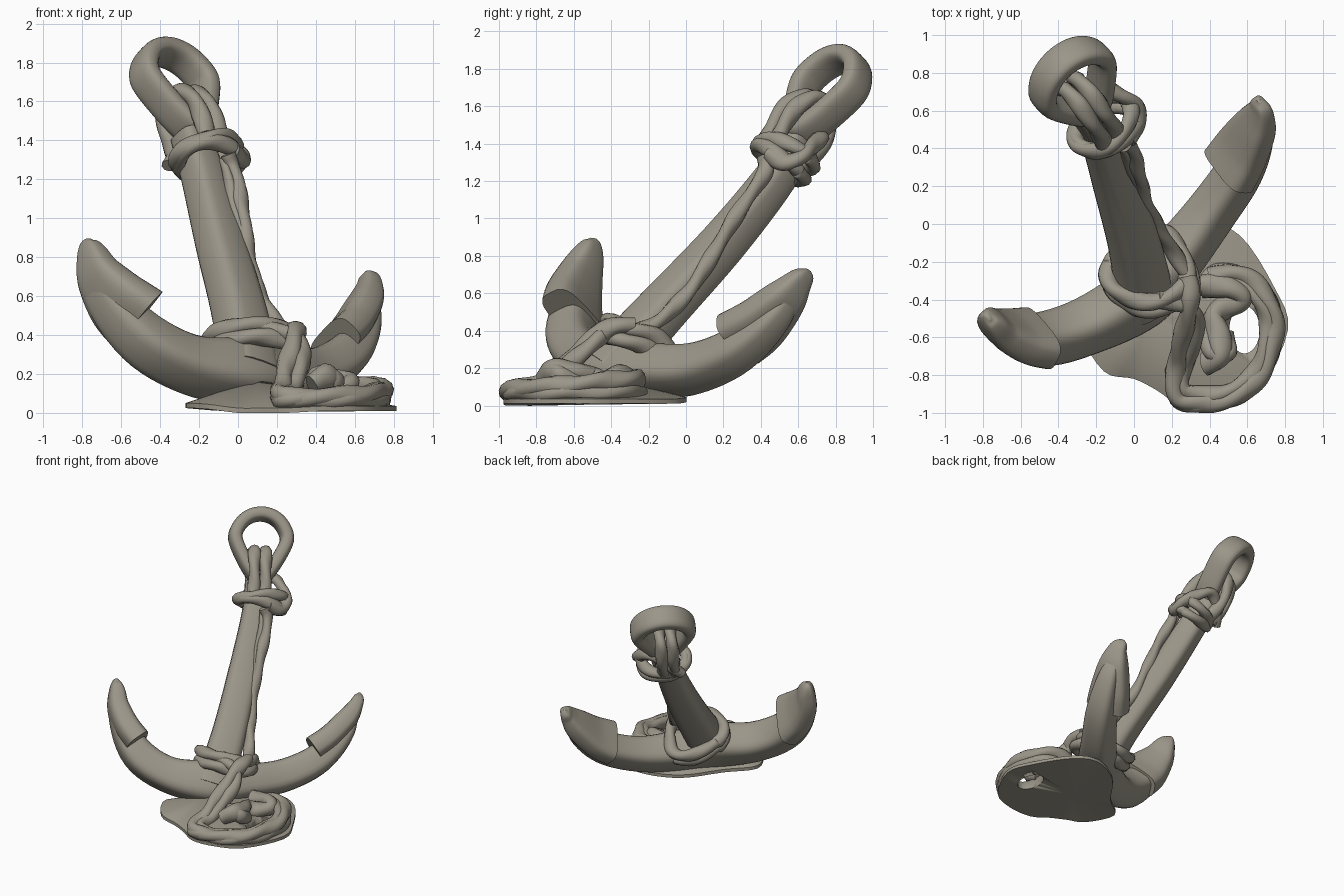
import bpy, bmesh, math
from mathutils import Vector

if "Cube" in bpy.data.objects:
    bpy.data.objects.remove(bpy.data.objects["Cube"])

# Anchor axes: U along the arms, S up the shank, N out of the anchor's flat face
U = Vector((0.773, 0.626, -0.098)).normalized()
S = Vector((-0.176, 0.61, 0.771)).normalized()
N = U.cross(S).normalized()
S = N.cross(U)

stone = bpy.data.materials.new("weathered_stone")
stone.diffuse_color = (0.33, 0.305, 0.25, 1)
stone.use_nodes = True
stone.node_tree.nodes["Principled BSDF"].inputs["Base Color"].default_value = stone.diffuse_color


def finish(bm, name, angle=40):
    bmesh.ops.recalc_face_normals(bm, faces=bm.faces)
    mesh = bpy.data.meshes.new(name)
    bm.to_mesh(mesh)
    bm.free()
    ob = bpy.data.objects.new(name, mesh)
    bpy.context.collection.objects.link(ob)
    mesh.materials.append(stone)
    bpy.ops.object.select_all(action='DESELECT')
    ob.select_set(True)
    bpy.context.view_layer.objects.active = ob
    bpy.ops.object.shade_smooth_by_angle(angle=math.radians(angle))
    return ob


def spline(rows, steps, closed=False):
    """Catmull-Rom through rows of any length (position plus sizes)."""
    n = len(rows)
    get = (lambda i: rows[i % n]) if closed else (lambda i: rows[min(max(i, 0), n - 1)])
    out = []
    for i in range(n if closed else n - 1):
        a, b, c, d = (get(i + k) for k in (-1, 0, 1, 2))
        for j in range(steps):
            t = j / steps
            out.append([0.5 * (2*q + (r-p)*t + (2*p-5*q+4*r-s)*t*t + (3*q-p-3*r+s)*t**3)
                        for p, q, r, s in zip(a, b, c, d)])
    if not closed:
        out.append(list(rows[-1]))
    return out


def skin(name, rings, closed=False, angle=40):
    bm = bmesh.new()
    vs = [[bm.verts.new(p) for p in ring] for ring in rings]
    m = len(vs[0])
    for i in range(len(vs) if closed else len(vs) - 1):
        a, b = vs[i], vs[(i + 1) % len(vs)]
        for j in range(m):
            k = (j + 1) % m
            bm.faces.new((a[j], a[k], b[k], b[j]))
    if not closed:
        bm.faces.new(vs[0])
        bm.faces.new(vs[-1])
    return finish(bm, name, angle)


def tangents(pts, closed):
    n = len(pts)
    return [((pts[(i+1) % n] - pts[i-1]) if closed else
             (pts[min(i+1, n-1)] - pts[max(i-1, 0)])).normalized() for i in range(n)]


def beam(name, rows, steps=6, closed=False, power=0.6, sides=24):
    """Rounded-box sweep; rows are x, y, z, half width in plane, half thickness along N."""
    rows = spline(rows, steps, closed)
    pts = [Vector(r[:3]) for r in rows]
    rings = []
    for p, r, t in zip(pts, rows, tangents(pts, closed)):
        b = N.cross(t).normalized()
        d = t.cross(b)
        ring = []
        for k in range(sides):
            c, s = math.cos(2*math.pi*k/sides), math.sin(2*math.pi*k/sides)
            ring.append(p + b * r[3] * math.copysign(abs(c)**power, c)
                        + d * r[4] * math.copysign(abs(s)**power, s))
        rings.append(ring)
    return skin(name, rings, closed)


def rope(name, rows, radius=0.045, closed=False, steps=10, sides=12):
    """Twisted lumpy rope along a smooth path."""
    pts = [Vector(r) for r in spline(rows, steps, closed)]
    ts = tangents(pts, closed)
    nrm = ts[0].orthogonal().normalized()
    rings, length = [], 0
    for i, (p, t) in enumerate(zip(pts, ts)):
        nrm = (nrm - t * nrm.dot(t)).normalized()
        b = t.cross(nrm)
        length += (p - pts[i-1]).length if i else 0
        ring = []
        for k in range(sides):
            a = 2 * math.pi * k / sides
            r = radius * (1 + 0.13 * math.cos(2 * a + length * 22))
            ring.append(p + (nrm * math.cos(a) + b * math.sin(a)) * r)
        rings.append(ring)
    if closed:
        rings.append(rings[0])
    return skin(name, rings, angle=70)


def shifted(rows, d):
    return [tuple(a + b for a, b in zip(r, d)) for r in rows]


# Curved arms and crown
beam("arms", [
    (-.775, -.50, .86, .02, .03), (-.70, -.56, .63, .08, .10), (-.50, -.61, .39, .12, .13),
    (-.25, -.54, .25, .13, .14), (.04, -.38, .205, .16, .15), (.22, -.18, .185, .13, .14),
    (.40, .05, .20, .12, .12), (.56, .28, .30, .11, .11), (.65, .48, .48, .08, .08),
    (.665, .60, .66, .02, .03)])

# Flukes: wider palms on the inside of each arm end
beam("left_fluke", [
    (-.77, -.495, .895, .008, .015), (-.768, -.50, .87, .035, .05), (-.75, -.52, .81, .06, .085),
    (-.71, -.56, .70, .08, .13), (-.615, -.595, .57, .095, .18), (-.51, -.605, .475, .10, .205)])
beam("right_fluke", [
    (.66, .655, .725, .008, .015), (.665, .64, .70, .035, .05), (.67, .595, .65, .055, .08),
    (.645, .52, .56, .08, .12), (.57, .39, .43, .09, .16), (.50, .28, .355, .095, .175)])

# Tapered shank
beam("shank", [(.06, -.42, .19, .15, .13), (.01, -.14, .50, .13, .12),
               (-.09, .20, .87, .115, .11), (-.18, .48, 1.22, .10, .10),
               (-.25, .60, 1.43, .085, .09)])

# Teardrop eye at the head of the shank
C = Vector((-.32, .76, 1.695))
eye = []
for k in range(12):
    a = math.pi / 2 + 2 * math.pi * k / 12
    u, s = 0.195 * math.cos(a), 0.20 * math.sin(a)
    if s < 0:
        u, s = u * (1 + s * 2.4), s * 1.5
    eye.append((*(C + U * u + S * s), .052, .095))
beam("shank_eye", eye, closed=True, power=0.7)

# Rope threaded through the eye, two strands front and back
for i, d in enumerate((-.055, .03)):
    o = U * d
    front = [C - S*.09 - N*.02, C - S*.11 + N*.07, C - S*.20 + N*.125,
             C - S*.31 + N*.135, C - S*.43 + N*.125]
    back = [C - S*.09 - N*.01, C - S*.11 - N*.08, C - S*.20 - N*.13,
            C - S*.31 - N*.14, C - S*.44 - N*.13]
    path = front[::-1] + back[1:]
    rope(f"eye_rope_{i+1}", [tuple(p + o) for p in path], .045)

# Collar of rope lashed around the upper shank
K = Vector((-.18, .52, 1.34))
for i, (h, e, tilt) in enumerate(((0, .175, .02), (-.05, .165, -.03))):
    rope(f"collar_{i+1}", [
        tuple(K + S*(h + tilt*math.cos(a)) + U*(.02 + e*math.cos(a)) + N*.14*math.sin(a))
        for a in (2*math.pi*k/10 for k in range(10))], .041, closed=True)
# Slack bight standing out behind the collar
rope("collar_bight", [(-.03, .44, 1.34), (.02, .52, 1.30), (.01, .62, 1.33), (-.07, .68, 1.39),
                      (-.18, .72, 1.43), (-.30, .66, 1.36), (-.35, .56, 1.27)], .042)

# Hanging rope down the side of the shank
hang = [(-.05, .42, 1.33), (-.02, .42, 1.24), (.02, .29, 1.05), (.05, .15, .82),
        (.10, .03, .63), (.19, -.12, .47), (.27, -.25, .40)]
rope("hanging_rope_1", hang, .04)
rope("hanging_rope_2", [(-.07, .44, 1.30), (-.04, .36, 1.16), (.01, .22, .94), (.06, .12, .76),
                        (.12, .0, .58)], .028)

# Double lashing around the shank foot
wrap = [(-.13, -.22, .34), (-.11, -.34, .41), (.03, -.41, .45), (.18, -.39, .44),
        (.28, -.30, .41), (.25, -.15, .36), (.16, -.05, .25), (.02, -.08, .24)]
rope("foot_lashing_1", wrap, .045, closed=True)
rope("foot_lashing_2", shifted(wrap, (.02, -.04, -.06)), .045, closed=True)

# Falls leading from the lashing into a coil on the ground
outer = [(.23, -.92), (.40, -.945), (.58, -.89), (.70, -.74), (.745, -.52), (.66, -.33),
         (.52, -.26), (.40, -.28)]
height = [.085, .08, .09, .10, .12, .14, .14, .13]
rope("fall_and_coil", [(.28, -.28, .42), (.30, -.40, .42), (.27, -.55, .31), (.23, -.72, .15)]
     + [(x, y, z) for (x, y), z in zip(outer, height)], .05)
rope("inner_fall_and_coil", [(.12, -.40, .45), (.29, -.44, .38), (.33, -.58, .26), (.27, -.74, .12)]
     + [(.48 + (x-.48)*.87, -.62 + (y+.62)*.87, z) for (x, y), z in zip(outer, height)], .045)
rope("lower_coil", [(x, y, .07) for x, y in outer] + [(.27, -.45, .08), (.22, -.70, .07)],
     .046, closed=True)
rope("coil_end", [(.36, -.33, .14), (.50, -.33, .16), (.57, -.39, .14), (.48, -.44, .12),
                  (.42, -.50, .14), (.45, -.60, .18), (.46, -.70, .19), (.38, -.74, .14)], .06)
rope("coil_knot", [(.38, -.55, .13), (.42, -.68, .19), (.50, -.68, .16), (.48, -.58, .12)], .05)

# Ragged skirt joining crown and coil to the ground, open in the middle of the coil
edge = [(-.27, -.56, .045), (-.16, -.78, .04), (0, -.82, .02), (.12, -.88, .02), (.25, -.96, .02),
        (.45, -.97, .03), (.66, -.87, .03), (.815, -.56, .03), (.74, -.33, .03), (.56, -.06, .03),
        (.36, -.0, .04), (.12, -.12, .03), (-.08, -.38, .03)]
bm = bmesh.new()
ring = spline(edge, 4, True)
bot = [bm.verts.new((x, y, z - .02)) for x, y, z in ring]
top = [bm.verts.new((x, y, z + .005)) for x, y, z in ring]
for vs, peak in ((bot, (.2, -.5, .005)), (top, (.09, -.5, .17))):
    c = bm.verts.new(peak)
    for i, v in enumerate(vs):
        bm.faces.new((v, vs[(i + 1) % len(vs)], c))
for i in range(len(bot)):
    j = (i + 1) % len(bot)
    bm.faces.new((bot[i], bot[j], top[j], top[i]))
sheet = finish(bm, "ground_skirt")
bm = bmesh.new()
bmesh.ops.create_cone(bm, cap_ends=True, segments=20, radius1=.09, radius2=.09, depth=.6)
bmesh.ops.scale(bm, vec=(.9, 1.4, 1), verts=bm.verts)
bmesh.ops.translate(bm, vec=(.585, -.56, .05), verts=bm.verts)
cutter = finish(bm, "skirt_cutter")
cutter.hide_render = True
cutter.hide_viewport = True
cut = sheet.modifiers.new("opening", 'BOOLEAN')
cut.operation, cut.object, cut.solver = 'DIFFERENCE', cutter, 'EXACT'
